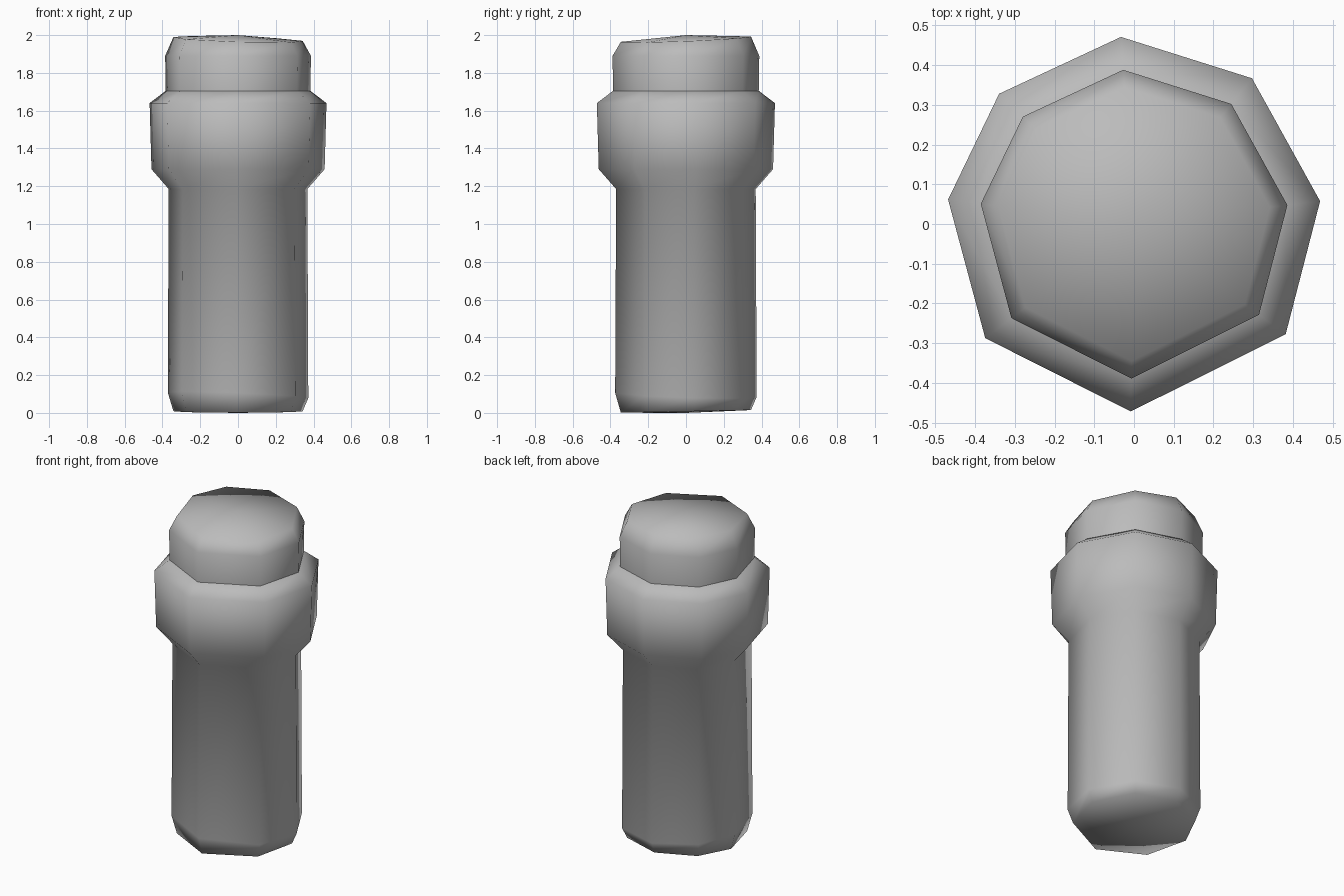
import bpy, bmesh
from math import cos, sin, radians

cube = bpy.data.objects.get("Cube")
if cube:
    bpy.data.objects.remove(cube, do_unlink=True)

grey = bpy.data.materials.new("plain grey")
grey.use_nodes = True
colour = (0.5, 0.5, 0.5, 1)
grey.diffuse_color = colour
grey.node_tree.nodes["Principled BSDF"].inputs["Base Color"].default_value = colour

# Slightly uneven eight-sided section shared by all rings
ANGLES = [7, 51, 94, 136, 172.5, 217.5, 269, 324]


def loft(name, profile, bottom=None, top=None):
    """Stack rings of (radius, height, tilt in x, tilt in y); fan the ends shut."""
    bm = bmesh.new()
    rings = []
    for r, z, tx, ty in profile:
        ring = []
        for a in ANGLES:
            x, y = r * cos(radians(a)), r * sin(radians(a))
            ring.append(bm.verts.new((x, y, z + tx * x + ty * y)))
        rings.append(ring)
    n = len(ANGLES)
    for low, high in zip(rings, rings[1:]):
        for i in range(n):
            j = (i + 1) % n
            bm.faces.new((low[i], low[j], high[j], high[i]))
    for ring, height in ((rings[0], bottom), (rings[-1], top)):
        if height is not None:
            centre = bm.verts.new((0, 0, height))
            for i in range(n):
                bm.faces.new((ring[i], ring[(i + 1) % n], centre))
    bmesh.ops.recalc_face_normals(bm, faces=bm.faces)
    for f in bm.faces:
        f.smooth = True
    mesh = bpy.data.meshes.new(name)
    bm.to_mesh(mesh)
    bm.free()
    mesh.materials.append(grey)
    obj = bpy.data.objects.new(name, mesh)
    bpy.context.collection.objects.link(obj)
    return obj


# Straight body with rounded foot, wide collar and bevelled shoulder
loft("body", [
    (0.345, 0.008, 0, 0.02),
    (0.375, 0.095, -0.04, -0.03),
    (0.370, 1.185, 0, 0),
    (0.462, 1.29, 0, 0),
    (0.472, 1.64, 0, 0),
    (0.386, 1.705, 0, 0),
], bottom=0.0, top=1.705)

# Low domed cap
loft("cap", [
    (0.386, 1.70, 0, 0),
    (0.389, 1.89, 0, 0),
    (0.345, 1.978, -0.03, 0.04),
], top=2.0)
